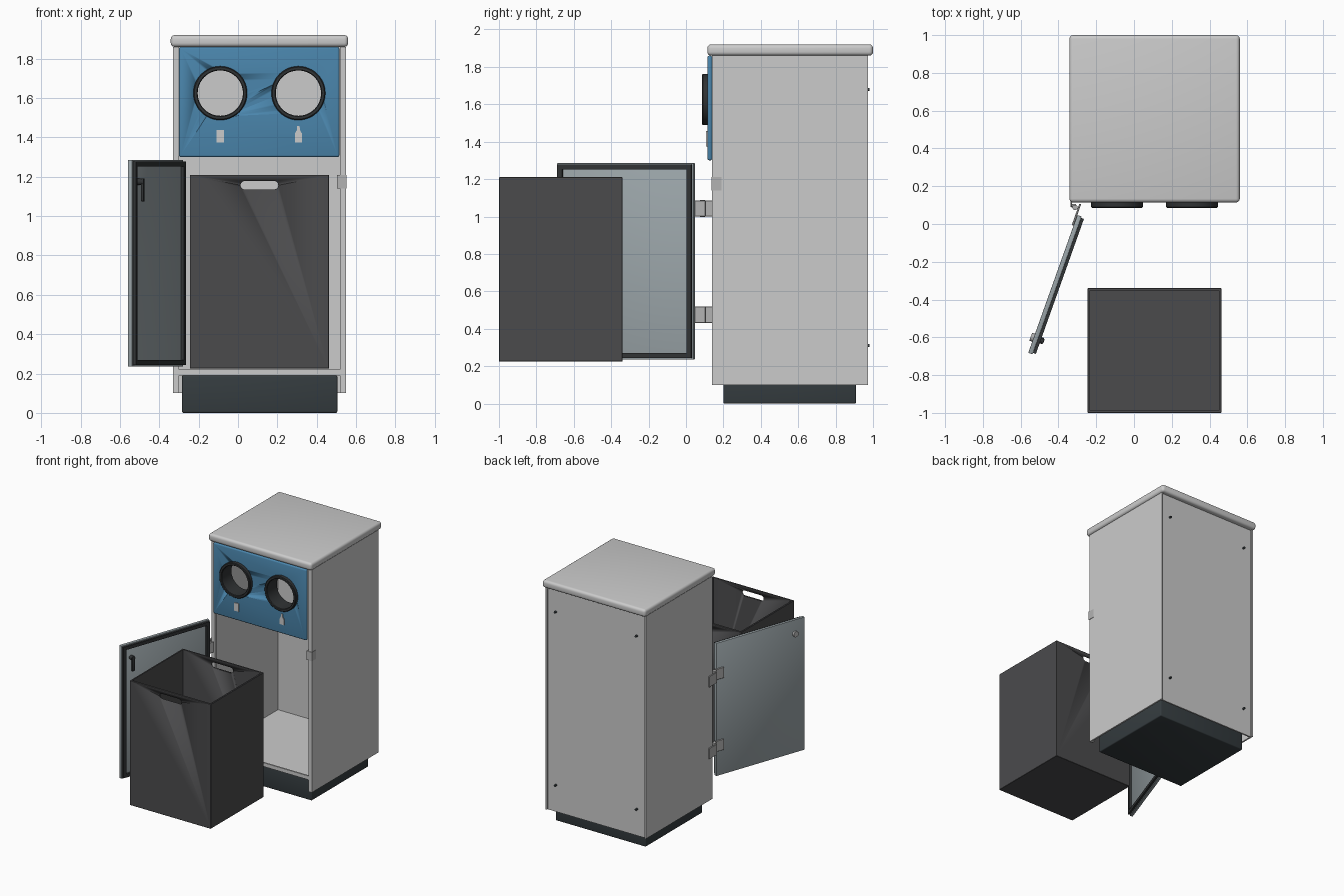
import bpy, bmesh, math
from mathutils import Matrix, Vector

if "Cube" in bpy.data.objects:
    bpy.data.objects.remove(bpy.data.objects["Cube"])


def mat(name, r, g, b):
    m = bpy.data.materials.new(name)
    m.diffuse_color = (r, g, b, 1)
    m.use_nodes = True
    m.node_tree.nodes["Principled BSDF"].inputs["Base Color"].default_value = m.diffuse_color
    return m


BLUE = mat("blue_paint", 0.07, 0.24, 0.42)
BLACK = mat("black_rubber", 0.03, 0.033, 0.035)
BIN = mat("charcoal_plastic", 0.07, 0.07, 0.073)
PLINTH = mat("dark_base", 0.035, 0.045, 0.05)
SLATE = mat("slate_door", 0.33, 0.38, 0.40)
STEEL = mat("steel", 0.45, 0.45, 0.45)
I = Matrix.Identity(4)
CX = 0.109          # cabinet centre line


def finish(name, bm, material=None, M=I):
    bmesh.ops.recalc_face_normals(bm, faces=bm.faces)
    me = bpy.data.meshes.new(name)
    bm.to_mesh(me)
    bm.free()
    ob = bpy.data.objects.new(name, me)
    bpy.context.collection.objects.link(ob)
    ob.matrix_world = M
    if material:
        me.materials.append(material)
    bpy.ops.object.select_all(action='DESELECT')
    ob.select_set(True)
    bpy.context.view_layer.objects.active = ob
    bpy.ops.object.shade_smooth_by_angle(angle=math.radians(35))
    return ob


def box(name, x, y, z, material=None, bevel=0, seg=3, M=I):
    """Box from (min, max) ranges, with optional rounded edges."""
    bm = bmesh.new()
    bmesh.ops.create_cube(bm, size=1)
    for v in bm.verts:
        v.co = Vector(r[0] if c < 0 else r[1] for r, c in zip((x, y, z), v.co))
    if bevel:
        bmesh.ops.bevel(bm, geom=bm.edges[:], offset=bevel, segments=seg,
                        profile=0.5, affect='EDGES')
    return finish(name, bm, material, M)


def cyl(name, centre, r, depth, axis='Z', material=None, n=24, M=I):
    bm = bmesh.new()
    rot = {'Z': I, 'Y': Matrix.Rotation(math.pi / 2, 4, 'X')}[axis]
    bmesh.ops.create_cone(bm, cap_ends=True, segments=n, radius1=r, radius2=r,
                          depth=depth, matrix=Matrix.Translation(centre) @ rot)
    return finish(name, bm, material, M)


def prism(name, pts, vec, material=None, M=I):
    """Extrude a planar outline along vec."""
    bm = bmesh.new()
    f = bm.faces.new([bm.verts.new(p) for p in pts])
    ext = bmesh.ops.extrude_face_region(bm, geom=[f])
    bm.faces.new(f.verts) if not f.is_valid else None
    bmesh.ops.translate(bm, vec=vec,
                        verts=[g for g in ext['geom'] if isinstance(g, bmesh.types.BMVert)])
    return finish(name, bm, material, M)


def lathe_y(name, profile, x, z, material, n=48):
    """Spin a closed (radius, y) profile round an axis parallel to y."""
    bm = bmesh.new()
    rings = []
    for i in range(n):
        a = 2 * math.pi * i / n
        rings.append([bm.verts.new((x + r * math.cos(a), y, z + r * math.sin(a)))
                      for r, y in profile])
    k = len(profile)
    for i in range(n):
        p, q = rings[i], rings[(i + 1) % n]
        for j in range(k):
            bm.faces.new((p[j], p[(j + 1) % k], q[(j + 1) % k], q[j]))
    return finish(name, bm, material)


def cut(ob, cutter):
    m = ob.modifiers.new("cut", 'BOOLEAN')
    m.object, m.operation, m.solver = cutter, 'DIFFERENCE', 'EXACT'
    bpy.ops.object.select_all(action='DESELECT')
    bpy.context.view_layer.objects.active = ob
    ob.select_set(True)
    bpy.ops.object.modifier_apply(modifier=m.name)
    bpy.data.objects.remove(cutter)


# Plinth, floor, lid
box("plinth", (-0.285, 0.505), (0.20, 0.91), (0.0, 0.19), PLINTH, 0.008)
box("cabinet_floor", (-0.316, 0.534), (0.155, 0.955), (0.19, 0.215))
box("floor_sill", (-0.30, 0.518), (0.145, 0.157), (0.19, 0.22))
box("lid", (-0.342, 0.56), (0.114, 1.0), (1.86, 1.92), None, 0.02, 4)

# Side walls, folded sheets with front and rear returns
for side, s in (("left", -1), ("right", 1)):
    plan = [(0.439, 0.973), (0.439, 0.139), (0.409, 0.139), (0.409, 0.165),
            (0.417, 0.165), (0.417, 0.151), (0.426, 0.151), (0.426, 0.973)]
    prism(side + "_wall", [(CX + s * x, y, 0.10) for x, y in plan], (0, 0, 1.76))

# Back panel and its four screws
box("back_panel", (CX - 0.426, CX + 0.426), (0.95, 0.962), (0.10, 1.86))
for x in (-0.245, 0.463):
    for z in (0.31, 1.68):
        cyl("back_screw", (x, 0.968, z), 0.008, 0.024, 'Y', PLINTH, 12)

# Blue front panel with two throw-in openings and lined rings
panel = box("front_panel", (-0.30, 0.515), (0.115, 0.14), (1.30, 1.86), BLUE, 0.01)
for label, x in (("can", -0.09), ("bottle", 0.307)):
    cut(panel, cyl("cutter", (x, 0.12, 1.625), 0.119, 0.2, 'Y', None, 48))
    lathe_y(label + "_opening_ring",
            [(0.115, 0.090), (0.119, 0.085), (0.132, 0.085), (0.137, 0.090), (0.137, 0.116),
             (0.121, 0.116), (0.121, 0.21), (0.115, 0.21)], x, 1.625, BLACK)

# Pictograms below the openings
box("can_symbol", (-0.11, -0.07), (0.108, 0.117), (1.375, 1.438))
half = [(0.018, 1.375), (0.018, 1.42), (0.008, 1.437), (0.006, 1.458)]
prism("bottle_symbol", [(0.307 + x, 0.108, z) for x, z in half]
      + [(0.307 - x, 0.108, z) for x, z in reversed(half)], (0, 0.009, 0))

# Strike plate on the right wall
box("strike_plate", (0.503, 0.551), (0.136, 0.19), (1.14, 1.21), STEEL)

# Open door: local x runs from hinge to free edge, local y points to the inner face
D = Matrix.Translation((-0.30, 0.048, 0)) @ Matrix.Rotation(math.radians(-109.6), 4, 'Z')
W, Z0, Z1 = 0.775, 0.235, 1.285
box("door_panel", (0, W), (0, 0.024), (Z0, Z1), SLATE, 0.003, 2, M=D)
g, t = 0.008, 0.026
for zz in ((Z0 + g, Z0 + g + t), (Z1 - g - t, Z1 - g)):
    box("door_seal_rail", (g, W - g), (0.023, 0.04), zz, BLACK, M=D)
for xx in ((g, g + t), (W - g - t, W - g)):
    box("door_seal_post", xx, (0.023, 0.04), (Z0 + g + t, Z1 - g - t), BLACK, M=D)

# Door lock: outer knob, inner shaft and hanging lever
cyl("lock_knob", (0.69, -0.007, 1.175), 0.022, 0.018, 'Y', STEEL, M=D)
cyl("lock_shaft", (0.69, 0.038, 1.175), 0.017, 0.032, 'Y', BLACK, M=D)
box("lock_lever", (0.678, 0.702), (0.044, 0.058), (1.075, 1.192), BLACK, 0.004, M=D)

# Hinges: cabinet leaf, door leaf and three-part knuckle
for zc in (0.475, 1.043):
    z = (zc - 0.043, zc + 0.043)
    box("hinge_cabinet_leaf", (-0.337, -0.328), (0.09, 0.19), z, STEEL, 0.002, 1)
    box("hinge_bridge", (-0.332, -0.308), (0.088, 0.106), (zc - 0.03, zc + 0.03), STEEL)
    box("hinge_door_leaf", (-0.06, 0.06), (-0.010, 0.0), z, STEEL, 0.002, 1, M=D)
    for k in (-1, 0, 1):
        cyl("hinge_knuckle", (-0.312, 0.088, zc + k * 0.031), 0.014, 0.028, 'Z', STEEL, 16)

# Pulled-out waste bin: open box with hand slots front and back
bx, by, bz, w = (-0.245, 0.462), (-1.0, -0.34), (0.225, 1.21), 0.012
waste_bin = box("waste_bin", bx, by, bz, BIN, 0.002, 1)
cut(waste_bin, box("cutter", (bx[0] + w, bx[1] - w), (by[0] + w, by[1] - w),
                   (bz[0] + w, 1.4)))
bm = bmesh.new()
slot = []
for cx, a0 in ((0.183, -90), (0.034, 90)):
    for a in range(0, 181, 30):
        r = math.radians(a0 + a)
        slot.append((cx + 0.022 * math.cos(r), -1.2, 1.157 + 0.022 * math.sin(r)))
bm.free()
cut(waste_bin, prism("cutter", slot, (0, 1.0, 0)))
